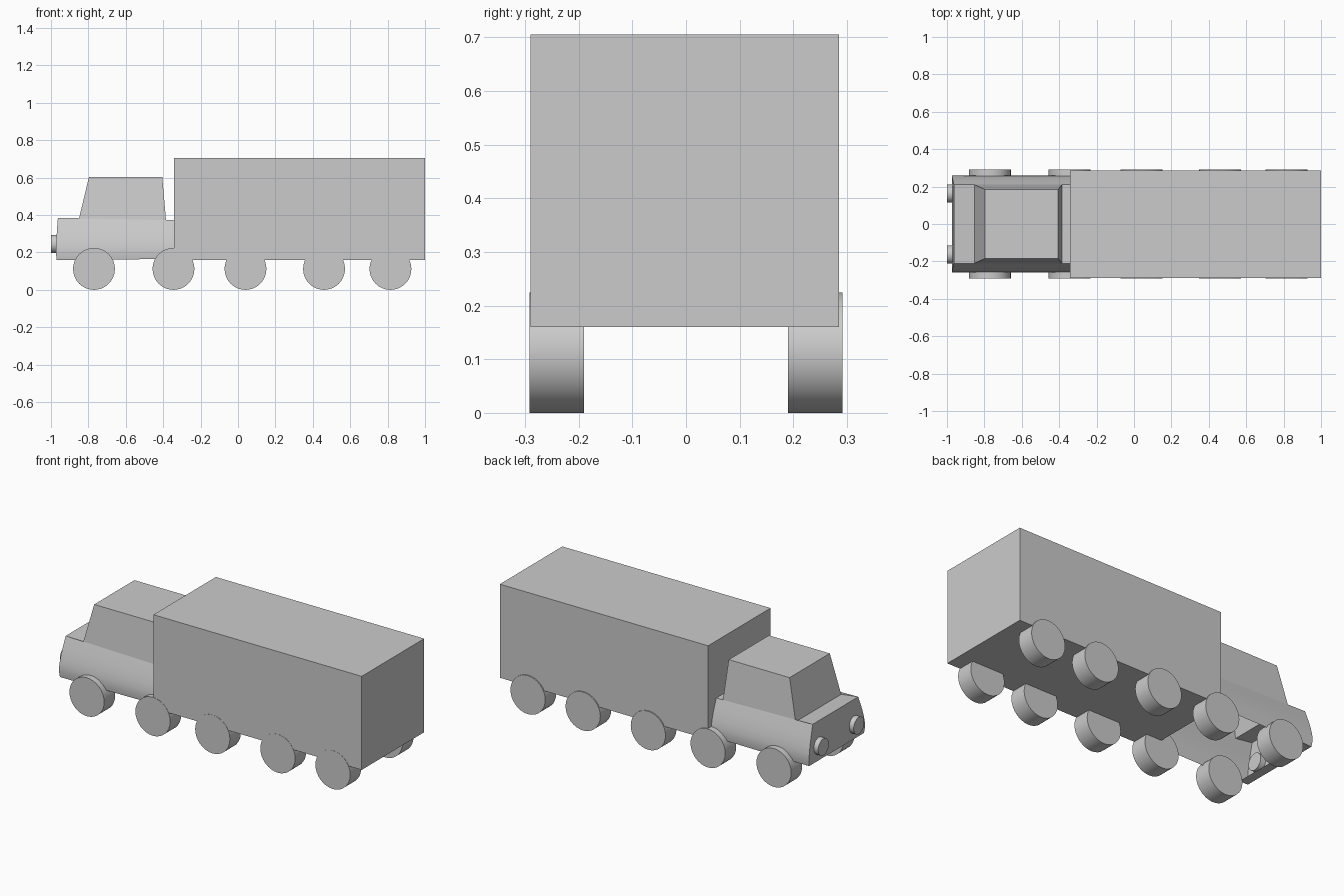
import bpy, bmesh, math
from mathutils import Matrix

if "Cube" in bpy.data.objects:
    bpy.data.objects.remove(bpy.data.objects["Cube"])


def finish(bm, name):
    bmesh.ops.recalc_face_normals(bm, faces=bm.faces)
    mesh = bpy.data.meshes.new(name)
    bm.to_mesh(mesh)
    bm.free()
    obj = bpy.data.objects.new(name, mesh)
    bpy.context.collection.objects.link(obj)
    bpy.context.view_layer.objects.active = obj
    for o in bpy.context.selected_objects:
        o.select_set(False)
    obj.select_set(True)
    bpy.ops.object.shade_smooth_by_angle(angle=math.radians(25))
    return obj


def box(name, lo, hi):
    bm = bmesh.new()
    size = [h - l for l, h in zip(lo, hi)]
    mid = [(h + l) / 2 for l, h in zip(lo, hi)]
    bmesh.ops.create_cube(bm, size=1, matrix=Matrix.Translation(mid) @ Matrix.Diagonal((*size, 1)))
    return finish(bm, name)


def cylinder(name, centre, radius, depth, axis):
    bm = bmesh.new()
    turn = Matrix.Rotation(math.pi / 2, 4, 'X' if axis == 'Y' else 'Y')
    bmesh.ops.create_cone(bm, cap_ends=True, segments=32, radius1=radius, radius2=radius,
                          depth=depth, matrix=Matrix.Translation(centre) @ turn)
    return finish(bm, name)


# Cargo box
box("cargo_box", (-0.342, -0.290, 0.16), (1.0, 0.285, 0.705))

# Cab shell, open underneath: front x, back x, front z, back z, half width
rings = [
    (-0.970, -0.342, 0.160, 0.165, 0.253),
    (-0.973, -0.342, 0.195, 0.195, 0.258),
    (-0.973, -0.342, 0.230, 0.230, 0.255),
    (-0.971, -0.342, 0.270, 0.268, 0.247),
    (-0.968, -0.342, 0.320, 0.315, 0.232),
    (-0.963, -0.342, 0.385, 0.372, 0.210),
    (-0.853, -0.385, 0.370, 0.372, 0.210),
    (-0.797, -0.405, 0.603, 0.603, 0.185),
]
bm = bmesh.new()
loops = [[bm.verts.new(p) for p in ((x0, -w, z0), (x1, -w, z1), (x1, w, z1), (x0, w, z0))]
         for x0, x1, z0, z1, w in rings]
for a, b in zip(loops, loops[1:]):
    for i in range(4):
        j = (i + 1) % 4
        bm.faces.new((a[i], a[j], b[j], b[i]))
bm.faces.new(loops[-1])
# Lip under the front of the cab
lip = [bm.verts.new((-0.92, y, 0.165)) for y in (-0.252, 0.252)]
bm.faces.new((loops[0][0], loops[0][3], lip[1], lip[0]))
finish(bm, "cab")

# Wheels and headlights, mirrored across y
for side, label in ((-1, "front"), (1, "back")):
    for n, x in enumerate((-0.77, -0.345, 0.04, 0.46, 0.815), 1):
        cylinder(f"wheel_{label}_{n}", (x, side * 0.241, 0.112), 0.112, 0.101, 'Y')
    cylinder(f"headlight_{label}", (-0.97, side * 0.163, 0.245), 0.049, 0.06, 'X')
